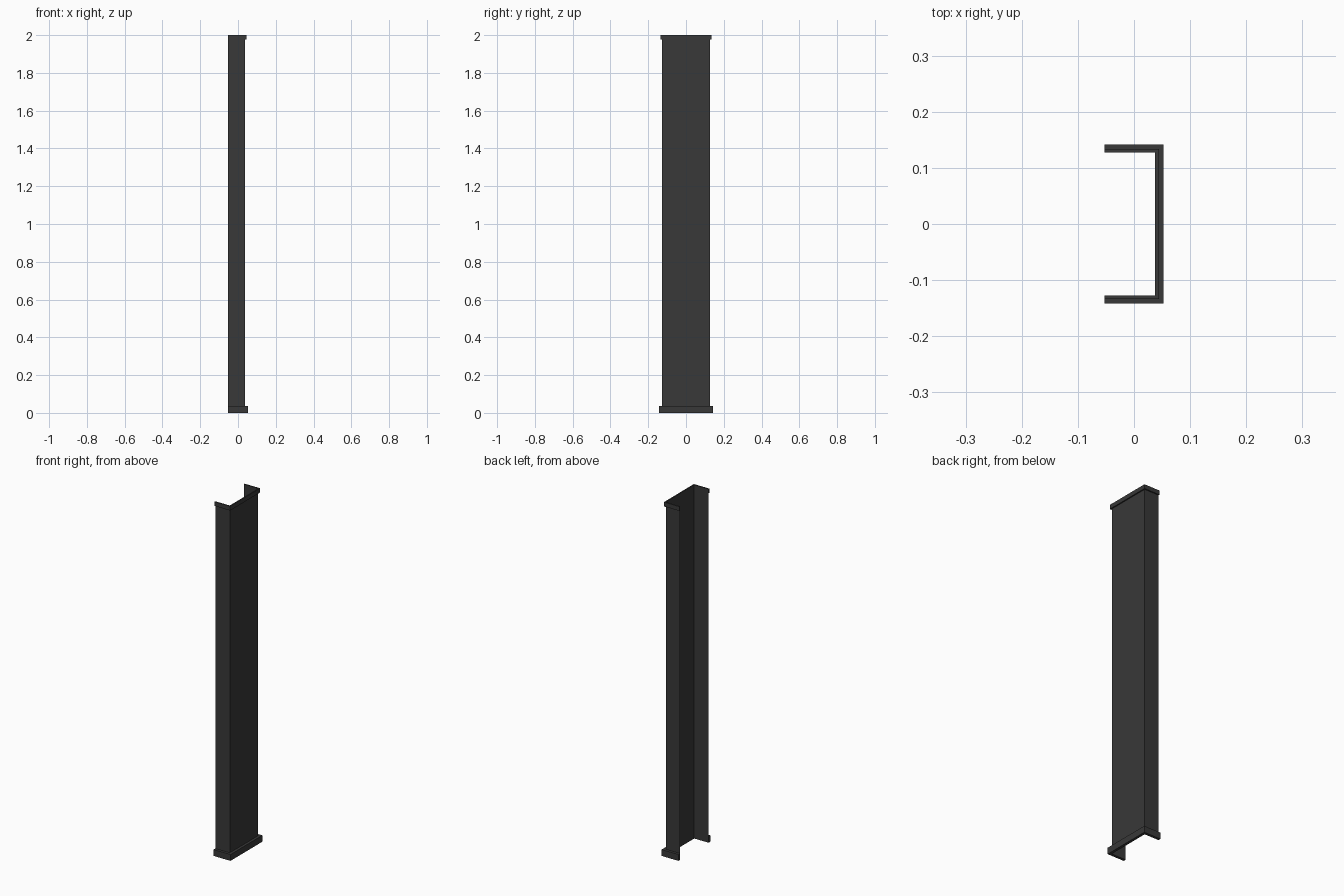
import bpy, bmesh

if "Cube" in bpy.data.objects:
    bpy.data.objects.remove(bpy.data.objects["Cube"])

BACK = -0.0525          # open edge of the channel
WEB, SIDE = 0.0375, 0.127   # outer faces of the shaft

dark = bpy.data.materials.new("dark_grey")
dark.diffuse_color = (0.04, 0.04, 0.04, 1)
dark.use_nodes = True
dark.node_tree.nodes["Principled BSDF"].inputs["Base Color"].default_value = dark.diffuse_color


def u_path(off):
    """U-shaped plan outline, pushed outward by off."""
    x, y = WEB + off, SIDE + off
    return [(BACK, -y), (x, -y), (x, y), (BACK, y)]


def sweep(name, profile, cap_ends):
    """Sweep an (offset, z) profile around the U-shaped plan."""
    bm = bmesh.new()
    rows = [[bm.verts.new((x, y, z)) for x, y in u_path(o)] for o, z in profile]
    for a, b in zip(rows, rows[1:]):
        for i in range(3):
            bm.faces.new((a[i], a[i + 1], b[i + 1], b[i]))
    if cap_ends:
        bm.faces.new([r[0] for r in rows][::-1])
        bm.faces.new([r[3] for r in rows])
    mesh = bpy.data.meshes.new(name)
    bm.to_mesh(mesh)
    bm.free()
    mesh.materials.append(dark)
    obj = bpy.data.objects.new(name, mesh)
    bpy.context.collection.objects.link(obj)
    return obj


def trim(name, depth, z0, z1):
    """Moulding wrapped around the outside of the shaft."""
    return sweep(name, [(0, z0), (depth, z0), (depth, z1), (0, z1)], True)


# Thin channel shaft, open at the back
sweep("shaft", [(0, 0), (0, 2)], False)
# Base and top mouldings
trim("base_trim", 0.015, 0, 0.036)
trim("top_trim", 0.007, 1.976, 2)
